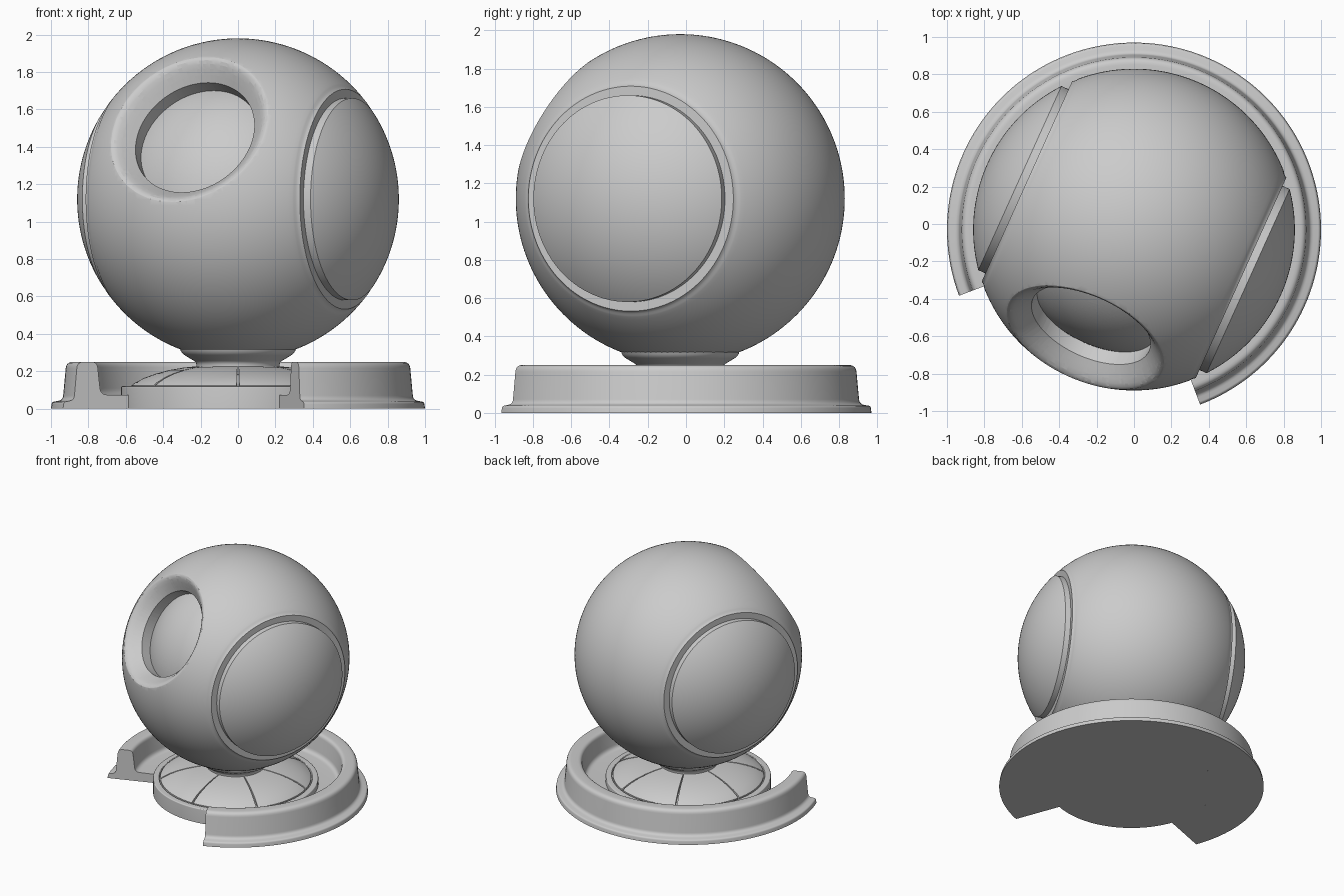
import bpy, bmesh
from math import sin, cos, radians, degrees, asin, pi
from mathutils import Vector

if "Cube" in bpy.data.objects:
    bpy.data.objects.remove(bpy.data.objects["Cube"])

CENTRE_Y = -0.03
BALL = Vector((0, CENTRE_Y, 1.12))
R = 0.86
TURN = -24.3          # whole model is turned about z
UP = Vector((0, 0, 1))


def arc(radius, a0, a1, n):
    """Points (r, h) on a circle, angle measured from the axis in degrees."""
    return [(radius * sin(radians(a0 + (a1 - a0) * i / n)),
             radius * cos(radians(a0 + (a1 - a0) * i / n))) for i in range(n + 1)]


def rounded(points, n=5):
    """Soften each (r, h, fillet) corner with a small curve."""
    out = []
    for i, (r, h, f) in enumerate(points):
        p = Vector((r, h))
        if f == 0:
            out.append((r, h))
            continue
        a = p + (Vector(points[i - 1][:2]) - p).normalized() * f
        b = p + (Vector(points[(i + 1) % len(points)][:2]) - p).normalized() * f
        for k in range(n + 1):
            t = k / n
            out.append(tuple(a * (1 - t) ** 2 + p * 2 * t * (1 - t) + b * t * t))
    return out


def lathe(name, profile, loc, axis=UP, start=0, end=360, steps=128):
    """Revolve a closed (r, h) profile; partial turns get end caps."""
    full = end - start >= 360
    bm = bmesh.new()
    rings = []
    for s in range(steps if full else steps + 1):
        a = radians(start + (end - start) * s / steps)
        rings.append([bm.verts.new((r * cos(a), r * sin(a), h)) for r, h in profile])
    n = len(profile)
    for s in range(steps):
        p, q = rings[s], rings[(s + 1) % len(rings)]
        for i in range(n):
            j = (i + 1) % n
            if profile[i][0] > 1e-6 or profile[j][0] > 1e-6:
                bm.faces.new((p[i], p[j], q[j], q[i]))
    if not full:
        bm.faces.new(rings[0])
        bm.faces.new(rings[-1])
    bmesh.ops.remove_doubles(bm, verts=bm.verts, dist=1e-5)
    bmesh.ops.recalc_face_normals(bm, faces=bm.faces)
    mesh = bpy.data.meshes.new(name)
    bm.to_mesh(mesh)
    bm.free()
    ob = bpy.data.objects.new(name, mesh)
    bpy.context.collection.objects.link(ob)
    ob.location = loc
    if axis != UP:
        ob.rotation_mode = 'QUATERNION'
        ob.rotation_quaternion = axis.to_track_quat('Z', 'Y')
    return ob


def smooth(ob, angle=32):
    bpy.ops.object.select_all(action='DESELECT')
    ob.select_set(True)
    bpy.context.view_layer.objects.active = ob
    bpy.ops.object.shade_smooth_by_angle(angle=radians(angle))


# Ball: turned around its sideways axis, with a grooved cap at each end
side = Vector((cos(radians(TURN)), sin(radians(TURN)), 0))
cap_angle = degrees(asin(0.54 / R))
lip_angle = degrees(asin(0.619 / R))
groove = [(0.54, 0.628), (0.588, 0.628), (0.594, 0.618), (0.602, 0.610), (0.611, 0.604)]
cap = [(0, R)] + arc(R, 0, cap_angle, 28)[1:] + groove
ball = lathe("ball", cap + arc(R, lip_angle, 180 - lip_angle, 60)
             + [(r, -h) for r, h in reversed(cap)], BALL, side, steps=160)

# Round window: bevelled opening down to a smaller inner sphere
face = radians(TURN - 90)
tilt = radians(30.5)
aim = Vector((cos(face) * cos(tilt), sin(face) * cos(tilt), sin(tilt)))
inner = 0.66
window = [(0, inner)] + arc(inner, 0, degrees(asin(0.34 / inner)), 20)[1:]
window += [(0.34, 0.65), (0.37, 0.68), (0.395, 0.704), (0.415, 0.721), (0.432, 0.731),
           (0.448, 0.7335), (0.48, 0.724), (0.48, 1.0), (0, 1.0)]
cutter = lathe("window_cutter", window, BALL, aim)
cutter.hide_render = True
smooth(ball)
cut = ball.modifiers.new("window", 'BOOLEAN')
cut.operation = 'DIFFERENCE'
cut.solver = 'EXACT'
cut.object = cutter
bpy.ops.object.modifier_move_to_index(modifier=cut.name, index=0)
bpy.ops.object.modifier_apply(modifier=cut.name)
bpy.data.objects.remove(cutter)
smooth(ball)

floor = (0, CENTRE_Y, 0)

# Collar under the ball
smooth(lathe("collar", rounded([
    (0, 0.20, 0), (0.22, 0.20, 0), (0.222, 0.248, 0.018), (0.30, 0.295, 0.02),
    (0.31, 0.318, 0.006), (0.28, 0.322, 0), (0, 0.27, 0)]), floor))

# Round base plate with a raised rim
smooth(lathe("base_plate", rounded([
    (0, 0, 0), (0.625, 0, 0), (0.625, 0.12, 0.008), (0.58, 0.122, 0.004),
    (0.575, 0.108, 0), (0.43, 0.16, 0), (0.2, 0.205, 0), (0, 0.205, 0)]), floor))

# Domed top split into seven wedges by thin grooves
wedge = [(0.18, 0.10), (0.57, 0.10), (0.57, 0.124), (0.55, 0.139), (0.50, 0.165),
         (0.44, 0.187), (0.37, 0.206), (0.29, 0.220), (0.18, 0.231)]
for k in range(7):
    a = -90 + k * 360 / 7
    smooth(lathe(f"dome_wedge_{k + 1}", wedge, floor, UP,
                 a + 0.7, a + 360 / 7 - 0.7, 20))

# Outer ring wall, open for a quarter turn below the window
smooth(lathe("ring_wall", rounded([
    (0.625, 0, 0), (1.0, 0, 0), (0.995, 0.036, 0.012), (0.937, 0.046, 0.025),
    (0.918, 0.25, 0.035), (0.805, 0.25, 0.03), (0.785, 0.075, 0.035),
    (0.625, 0.072, 0)]), floor, UP, TURN - 45, TURN + 225, 120))
